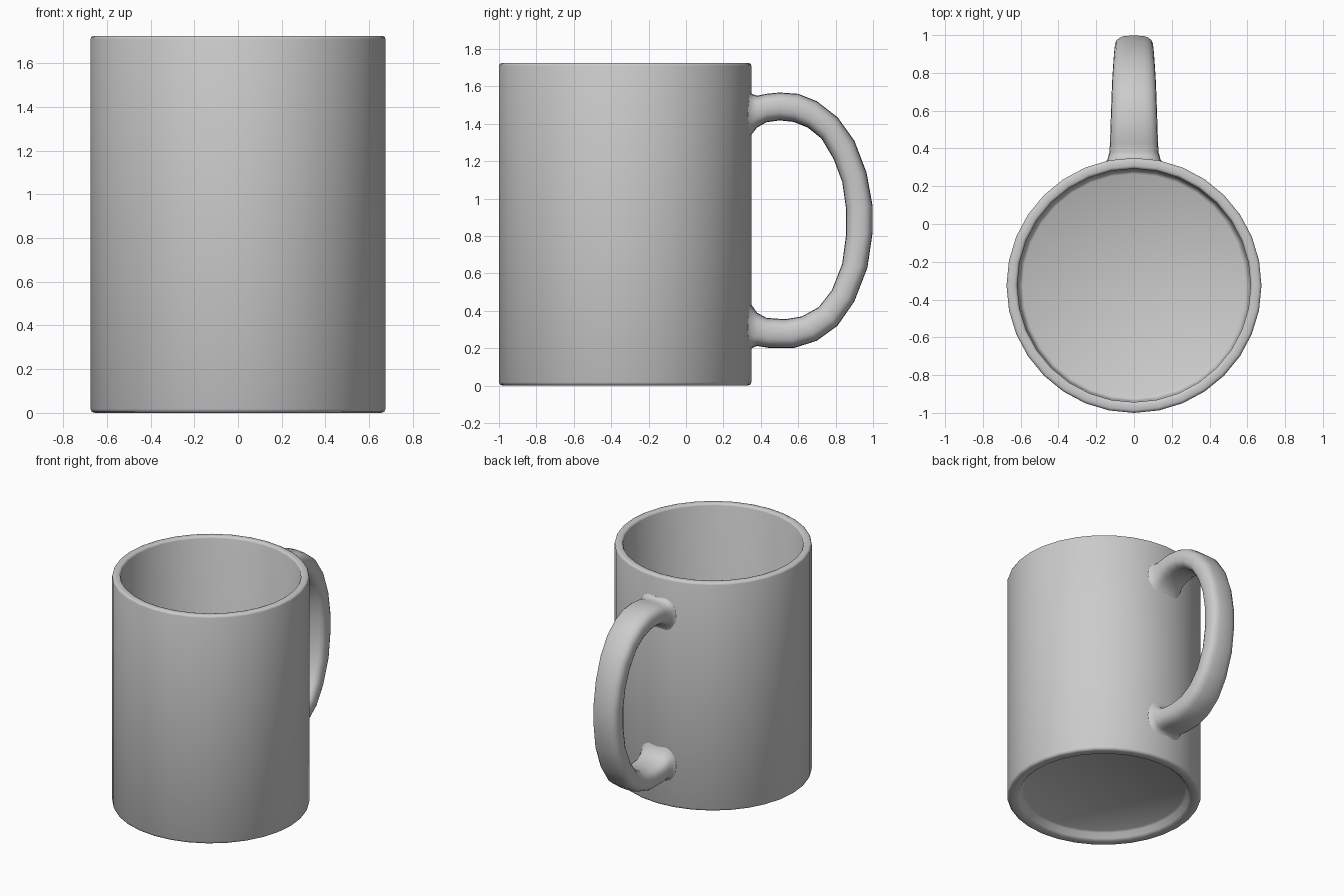
import bpy, bmesh
from math import sin, cos, pi, sqrt, copysign, radians

CY, SIDES = -0.325, 32


def finish(name, rings, cap=False):
    """Skin consecutive closed rings of points into one smooth object."""
    bm = bmesh.new()
    loops = [[bm.verts.new(p) for p in ring] for ring in rings]
    for a, b in zip(loops, loops[1:]):
        n = len(a)
        for i in range(n):
            j = (i + 1) % n
            bm.faces.new((a[i], a[j], b[j], b[i]))
    if cap:
        bm.faces.new(loops[0])
        bm.faces.new(loops[-1])
    bmesh.ops.recalc_face_normals(bm, faces=bm.faces)
    mesh = bpy.data.meshes.new(name)
    bm.to_mesh(mesh)
    bm.free()
    ob = bpy.data.objects.new(name, mesh)
    bpy.context.collection.objects.link(ob)
    bpy.ops.object.select_all(action='DESELECT')
    ob.select_set(True)
    bpy.context.view_layer.objects.active = ob
    bpy.ops.object.shade_smooth_by_angle(angle=radians(50))
    return ob


# Cup body: lathed profile (radius, z) from recessed underside to inner floor
profile = [(0.56, 0.055), (0.575, 0.045), (0.595, 0.012), (0.61, 0.0),
           (0.655, 0.0), (0.669, 0.005), (0.675, 0.018),
           (0.675, 1.709), (0.671, 1.72), (0.66, 1.725),
           (0.633, 1.725), (0.623, 1.721), (0.618, 1.71),
           (0.612, 0.13), (0.605, 0.11), (0.59, 0.10)]
angles = [2 * pi * i / SIDES for i in range(SIDES)]
finish("cup_body",
       [[(r * cos(a), CY + r * sin(a), z) for a in angles] for r, z in profile],
       cap=True)

# Handle stations: outer (y, z), inner (y, z), half width
stations = [
    (0.34, 1.59, 0.34, 1.30, 0.17),
    (0.352, 1.56, 0.352, 1.345, 0.142),
    (0.38, 1.55, 0.38, 1.38, 0.130),
    (0.43, 1.56, 0.43, 1.408, 0.127),
    (0.50, 1.567, 0.50, 1.418, 0.125),
    (0.60, 1.56, 0.575, 1.41, 0.122),
    (0.70, 1.52, 0.65, 1.38, 0.119),
    (0.81, 1.435, 0.725, 1.32, 0.115),
    (0.90, 1.31, 0.79, 1.21, 0.110),
    (0.965, 1.14, 0.835, 1.09, 0.106),
    (0.998, 0.96, 0.855, 0.95, 0.103),
    (0.998, 0.82, 0.855, 0.80, 0.103),
    (0.97, 0.63, 0.835, 0.65, 0.106),
    (0.90, 0.45, 0.78, 0.51, 0.110),
    (0.81, 0.32, 0.71, 0.42, 0.115),
    (0.70, 0.24, 0.62, 0.37, 0.119),
    (0.58, 0.202, 0.53, 0.355, 0.122),
    (0.44, 0.202, 0.43, 0.362, 0.127),
    (0.38, 0.212, 0.38, 0.39, 0.130),
    (0.352, 0.20, 0.352, 0.43, 0.142),
    (0.34, 0.17, 0.34, 0.47, 0.17),
]


def handle_ring(yo, zo, yi, zi, w, n=20):
    """Rounded-rectangle section; the end rings follow the curved wall."""
    ring = []
    for i in range(n):
        a = 2 * pi * i / n
        u = copysign(abs(cos(a)) ** 0.6, cos(a))
        v = copysign(abs(sin(a)) ** 0.75, sin(a))
        x, t = w * u, (1 + v) / 2
        y, z = yi + (yo - yi) * t, zi + (zo - zi) * t
        if yo < 0.36:
            y += sqrt(0.675 ** 2 - x * x) - 0.675
        ring.append((x, y, z))
    return ring


finish("handle", [handle_ring(*s) for s in stations])
